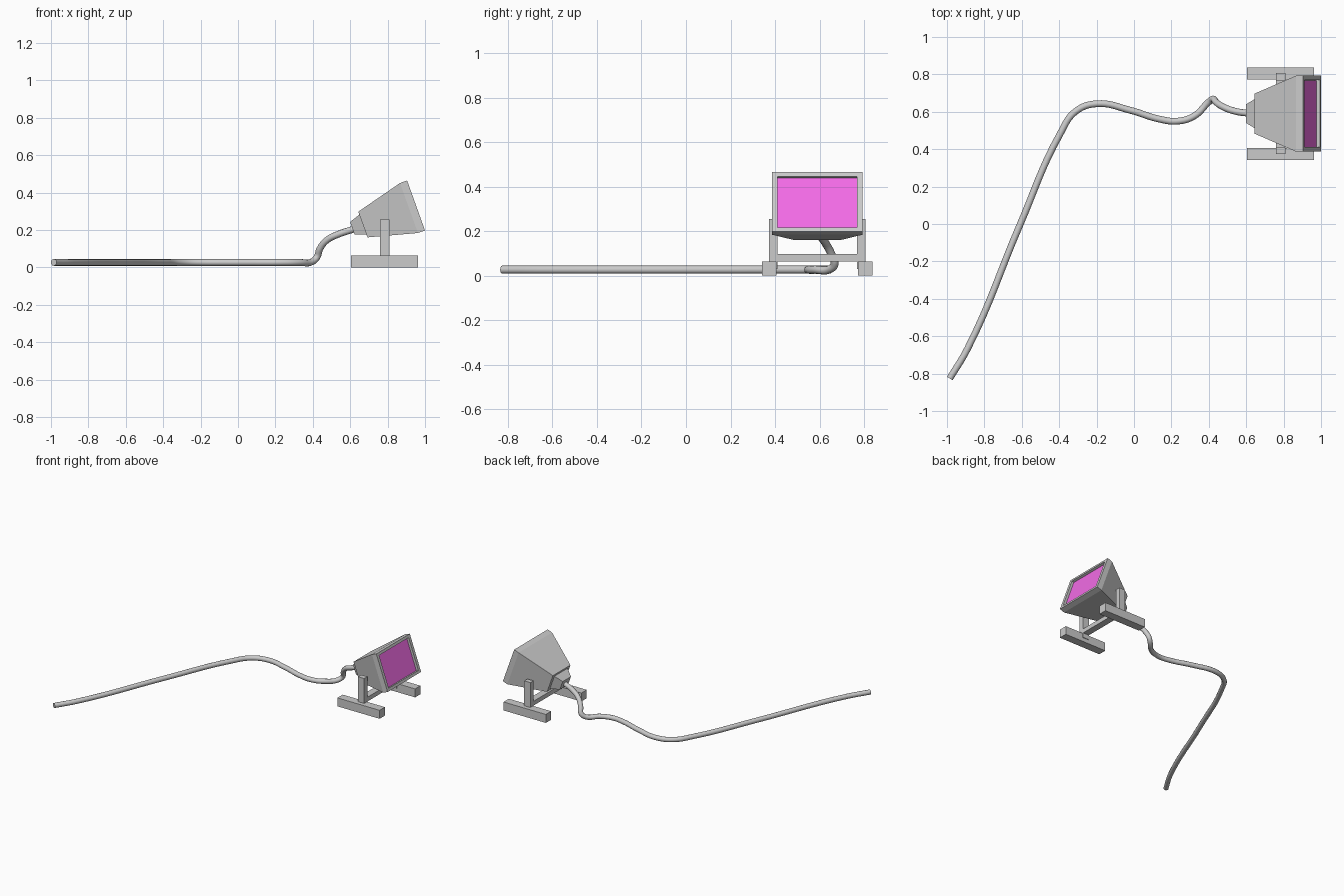
import bpy, bmesh
from math import radians, cos, sin
from mathutils import Vector

if "Cube" in bpy.data.objects:
    bpy.data.objects.remove(bpy.data.objects["Cube"])

CY = 0.59                      # centre line of the lamp
TILT = radians(19.7)
AXIS = Vector((cos(TILT), 0, sin(TILT)))
UP = Vector((-sin(TILT), 0, cos(TILT)))
SIDE = Vector((0, 1, 0))
FACE = Vector((0.952, CY, 0.3315))   # centre of the lamp's front face


def box(name, x, y, z):
    bm = bmesh.new()
    bmesh.ops.create_cube(bm, size=1)
    for v in bm.verts:
        v.co = [r[0] + (c + 0.5) * (r[1] - r[0]) for c, r in zip(v.co, (x, y, z))]
    return finish(name, bm)


def finish(name, bm):
    bmesh.ops.recalc_face_normals(bm, faces=bm.faces)
    mesh = bpy.data.meshes.new(name)
    bm.to_mesh(mesh)
    bm.free()
    ob = bpy.data.objects.new(name, mesh)
    bpy.context.collection.objects.link(ob)
    return ob


def loft(name, sections, cap_end):
    """Rectangular sections (distance, width, height) along the lamp axis."""
    bm = bmesh.new()
    rings = []
    for d, w, h in sections:
        rings.append([bm.verts.new(FACE + AXIS * d + SIDE * (w / 2 * s) + UP * (h / 2 * t))
                      for s, t in ((-1, -1), (1, -1), (1, 1), (-1, 1))])
    for a, b in zip(rings, rings[1:]):
        for i in range(4):
            j = (i + 1) % 4
            bm.faces.new((a[i], a[j], b[j], b[i]))
    bm.faces.new(rings[0])
    if cap_end:
        bm.faces.new(rings[-1])
    return finish(name, bm)


# Housing: cable collar, flared body, straight rim and recess
loft("lamp_housing", [(-0.362, 0.10, 0.072), (-0.302, 0.16, 0.112),
                      (-0.302, 0.213, 0.146), (-0.04, 0.406, 0.284),
                      (0, 0.406, 0.284), (0, 0.358, 0.244),
                      (-0.03, 0.358, 0.244)], True)

# Coloured lens inside the rim
lens = loft("lens", [(-0.029, 0.357, 0.243), (-0.018, 0.357, 0.243)], True)
mat = bpy.data.materials.new("lens_magenta")
mat.diffuse_color = (0.9, 0.15, 0.8, 1)
mat.use_nodes = True
mat.node_tree.nodes["Principled BSDF"].inputs["Base Color"].default_value = mat.diffuse_color
lens.data.materials.append(mat)

# Stand: a foot and an upright on each side, joined by a crossbar
for side, s in (("near", -1), ("far", 1)):
    box(f"{side}_foot", (0.604, 0.963), sorted((CY + s * 0.183, CY + s * 0.2475)), (0, 0.065))
    box(f"{side}_upright", (0.758, 0.81), sorted((CY + s * 0.178, CY + s * 0.216)), (0.03, 0.256))
box("crossbar", (0.758, 0.81), (CY - 0.18, CY + 0.18), (0.065, 0.098))

# Cable lying on the floor and rising into the collar
R, Z = 0.018, 0.027
path = [(-0.985, -0.826, Z), (-0.89, -0.667, Z), (-0.61, -0.005, Z), (-0.396, 0.48, Z),
        (-0.312, 0.602, Z), (-0.198, 0.643, Z), (-0.02, 0.608, Z), (0.139, 0.56, Z),
        (0.235, 0.55, Z), (0.326, 0.58, Z), (0.395, 0.648, 0.03), (0.422, 0.668, 0.055),
        (0.438, 0.652, 0.1), (0.475, 0.627, 0.146), (0.54, 0.603, 0.179), (0.625, CY, 0.207)]
curve = bpy.data.curves.new("cable", 'CURVE')
curve.dimensions = '3D'
curve.bevel_depth = R
curve.bevel_resolution = 4
curve.resolution_u = 8
curve.use_fill_caps = True
spline = curve.splines.new('BEZIER')
spline.bezier_points.add(len(path) - 1)
for p, co in zip(spline.bezier_points, path):
    p.co = co
    p.handle_left_type = p.handle_right_type = 'AUTO'
bpy.context.collection.objects.link(bpy.data.objects.new("cable", curve))
